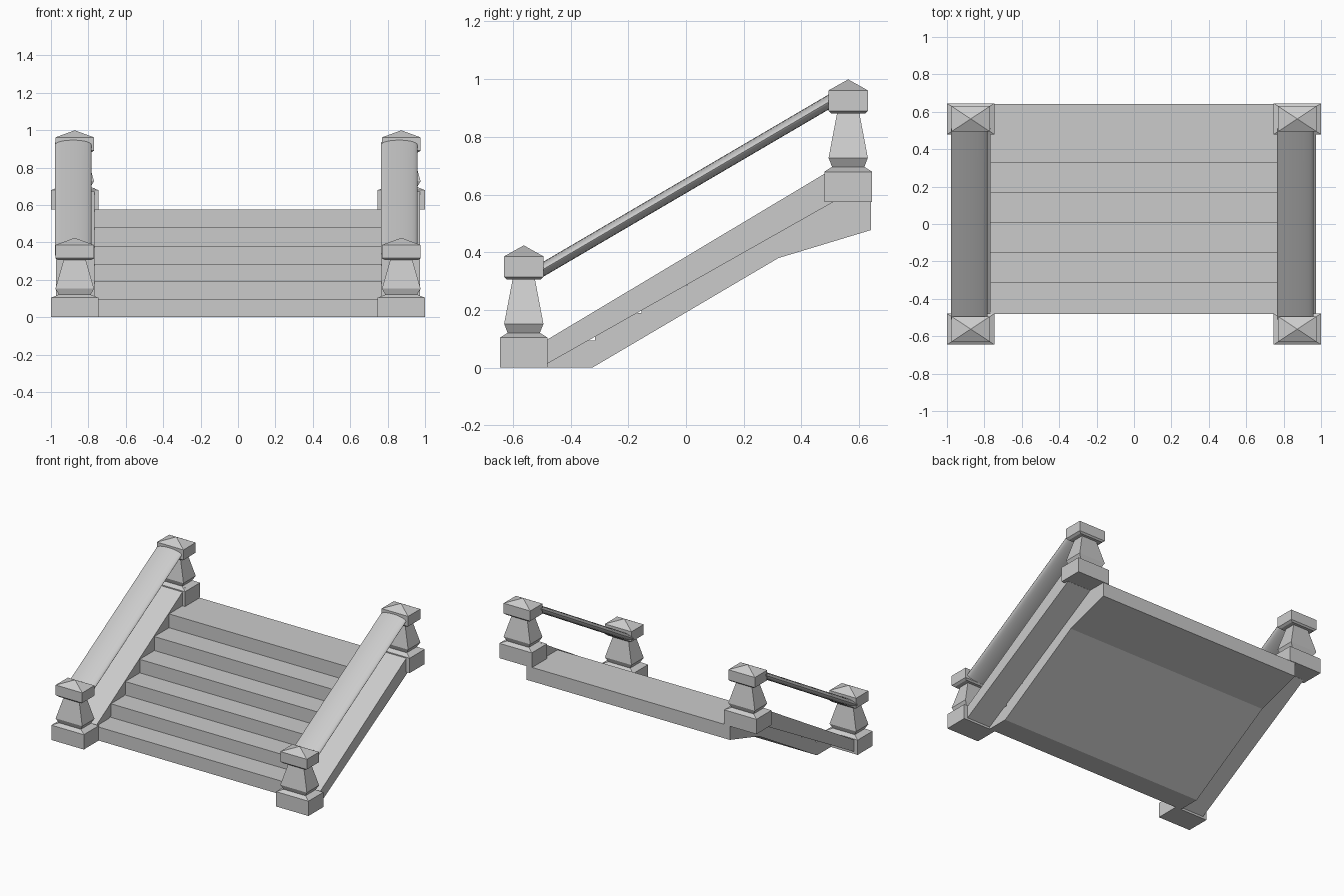
import bpy, bmesh, math
from mathutils import Vector

if "Cube" in bpy.data.objects:
    bpy.data.objects.remove(bpy.data.objects["Cube"])


def make_object(name, bm):
    bmesh.ops.recalc_face_normals(bm, faces=bm.faces)
    mesh = bpy.data.meshes.new(name)
    bm.to_mesh(mesh)
    bm.free()
    obj = bpy.data.objects.new(name, mesh)
    bpy.context.collection.objects.link(obj)
    return obj


def loft(name, rings):
    """Skin a list of equal-length rings and close both ends."""
    bm = bmesh.new()
    loops = [[bm.verts.new(p) for p in ring] for ring in rings]
    n = len(loops[0])
    for a, b in zip(loops, loops[1:]):
        for i in range(n):
            j = (i + 1) % n
            bm.faces.new((a[i], a[j], b[j], b[i]))
    bm.faces.new(loops[0])
    bm.faces.new(loops[-1])
    bmesh.ops.remove_doubles(bm, verts=bm.verts, dist=1e-5)
    return make_object(name, bm)


def side_extrude(name, profile, x0, x1):
    """Extrude a (y, z) side profile across x."""
    return loft(name, [[(x, y, z) for y, z in profile] for x in (x0, x1)])


# Stair body: sawtooth top, bent underside
risers = [-0.48, -0.315, -0.155, 0.005, 0.167, 0.33]
heights = [0.095, 0.19, 0.285, 0.38, 0.478, 0.575]
profile = [(0.641, 0.477), (0.32, 0.38), (-0.325, 0.0), (-0.48, 0.0)]
for i, (y, z) in enumerate(zip(risers, heights)):
    profile.append((y, z))
    profile.append((risers[i + 1] if i < 5 else 0.641, z))
side_extrude("stair_steps", profile, -0.79, 0.79)

# Sloped side walls
wall = [(-0.50, 0.003), (0.51, 0.574), (0.51, 0.69), (-0.50, 0.086)]
for side, s in (("left", -1), ("right", 1)):
    side_extrude(side + "_wall", wall, s * 0.767, s * 0.972)

# Newel posts: square lathe profile (half depth, height), wider in x
POST = [(0.083, 0), (0.083, 0.104), (0.056, 0.121), (0.068, 0.152),
        (0.039, 0.305), (0.058, 0.305), (0.068, 0.315), (0.068, 0.386)]
for side, cx in (("left", -0.873), ("right", 0.873)):
    for end, cy, cz in (("lower", -0.562, 0.0), ("upper", 0.562, 0.575)):
        rings = [[(cx + sx * r * 1.52, cy + sy * r, cz + z)
                  for sx, sy in ((-1, -1), (1, -1), (1, 1), (-1, 1))]
                 for r, z in POST + [(0.0, 0.424)]]
        bm = bmesh.new()
        loops = [[bm.verts.new(p) for p in ring] for ring in rings[:-1]]
        apex = bm.verts.new(rings[-1][0])
        for a, b in zip(loops, loops[1:]):
            for i in range(4):
                bm.faces.new((a[i], a[i - 3], b[i - 3], b[i]))
        for i in range(4):
            bm.faces.new((loops[-1][i], loops[-1][i - 3], apex))
        bm.faces.new(loops[0])
        make_object(f"{end}_{side}_post", bm)

# Flattened round handrails
SEG = 24
for side, cx in (("left", -0.881), ("right", 0.862)):
    rings = []
    for y in (-0.51, 0.51):
        rings.append([(cx + 0.098 * math.cos(t), y,
                       0.631 + 0.586 * y + 0.026 * math.sin(t))
                      for t in (2 * math.pi * k / SEG for k in range(SEG))])
    rail = loft(side + "_handrail", rings)
    bpy.ops.object.select_all(action='DESELECT')
    rail.select_set(True)
    bpy.context.view_layer.objects.active = rail
    bpy.ops.object.shade_smooth_by_angle(angle=math.radians(50))
